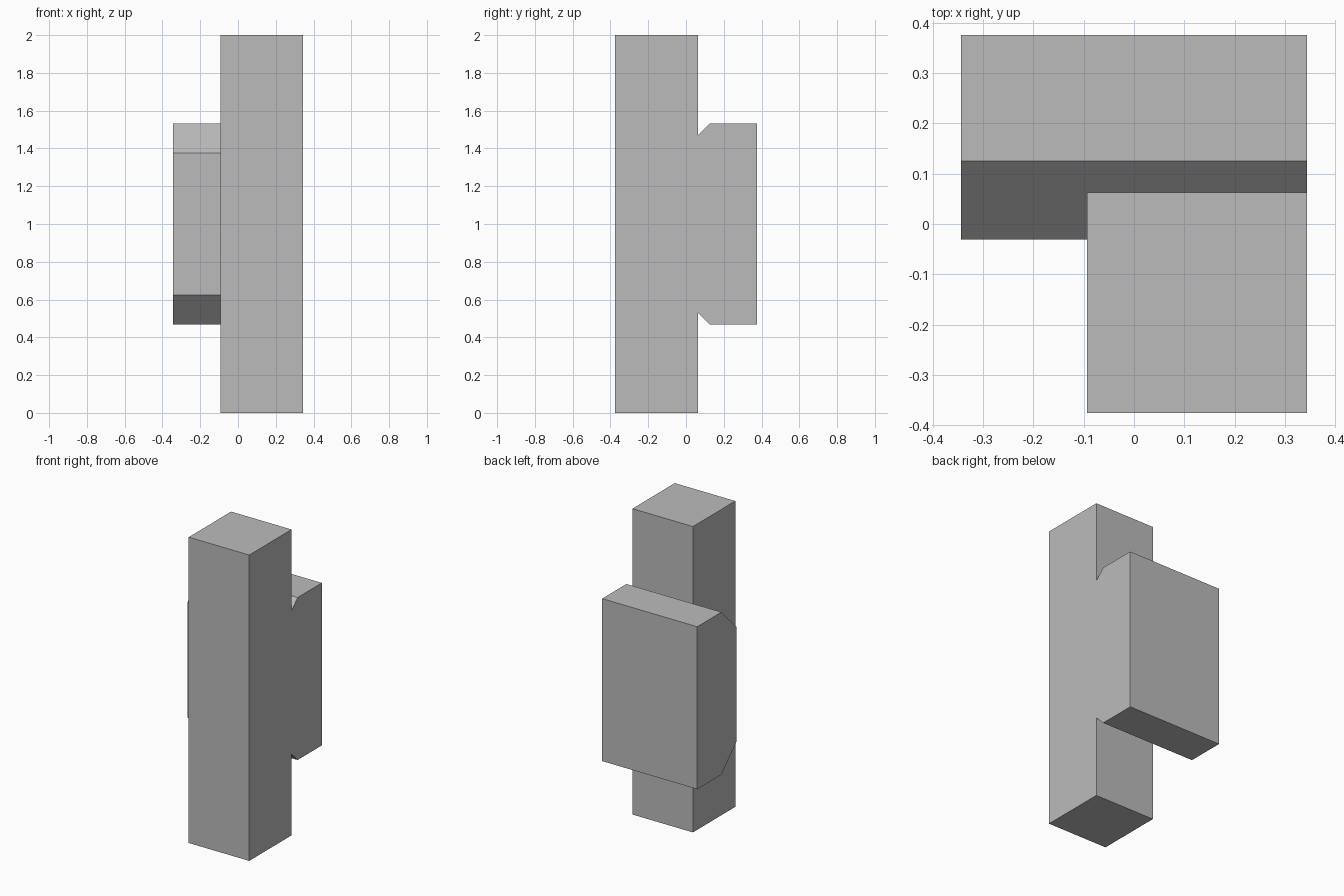
import bpy

cube = bpy.data.objects.get("Cube")
if cube:
    bpy.data.objects.remove(cube, do_unlink=True)

# Single flat grey
grey = bpy.data.materials.new("plain_grey")
grey.use_nodes = True
colour = (0.5, 0.5, 0.5, 1)
grey.diffuse_color = colour
grey.node_tree.nodes["Principled BSDF"].inputs["Base Color"].default_value = colour


def extrude_x(name, profile, x0, x1):
    """Closed prism from a counter-clockwise (y, z) profile swept along x."""
    n = len(profile)
    verts = [(x, y, z) for x in (x0, x1) for y, z in profile]
    faces = [tuple(reversed(range(n))), tuple(range(n, 2 * n))]
    faces += [(i, (i + 1) % n, n + (i + 1) % n, n + i) for i in range(n)]
    mesh = bpy.data.meshes.new(name)
    mesh.from_pydata(verts, [], faces)
    mesh.materials.append(grey)
    obj = bpy.data.objects.new(name, mesh)
    bpy.context.collection.objects.link(obj)
    return obj


RIGHT = 0.34375

# Tall square post
post = extrude_x("post", [(-0.375, 0), (0.0625, 0), (0.0625, 2), (-0.375, 2)],
                 -0.09375, RIGHT)

# Wide block behind it, with its front edges chamfered top and bottom
half = [(0.375, 0.53125), (0.125, 0.53125), (-0.03125, 0.375)]
profile = [(y, 1 + h) for y, h in half] + [(y, 1 - h) for y, h in reversed(half)]
block = extrude_x("back_block", profile, -RIGHT, RIGHT)

# Join the two into one clean solid
union = post.modifiers.new("join_block", "BOOLEAN")
union.operation = "UNION"
union.solver = "EXACT"
union.object = block
bpy.context.view_layer.objects.active = post
bpy.ops.object.modifier_apply(modifier=union.name)
bpy.data.objects.remove(block, do_unlink=True)
post.name = "post_with_back_block"
